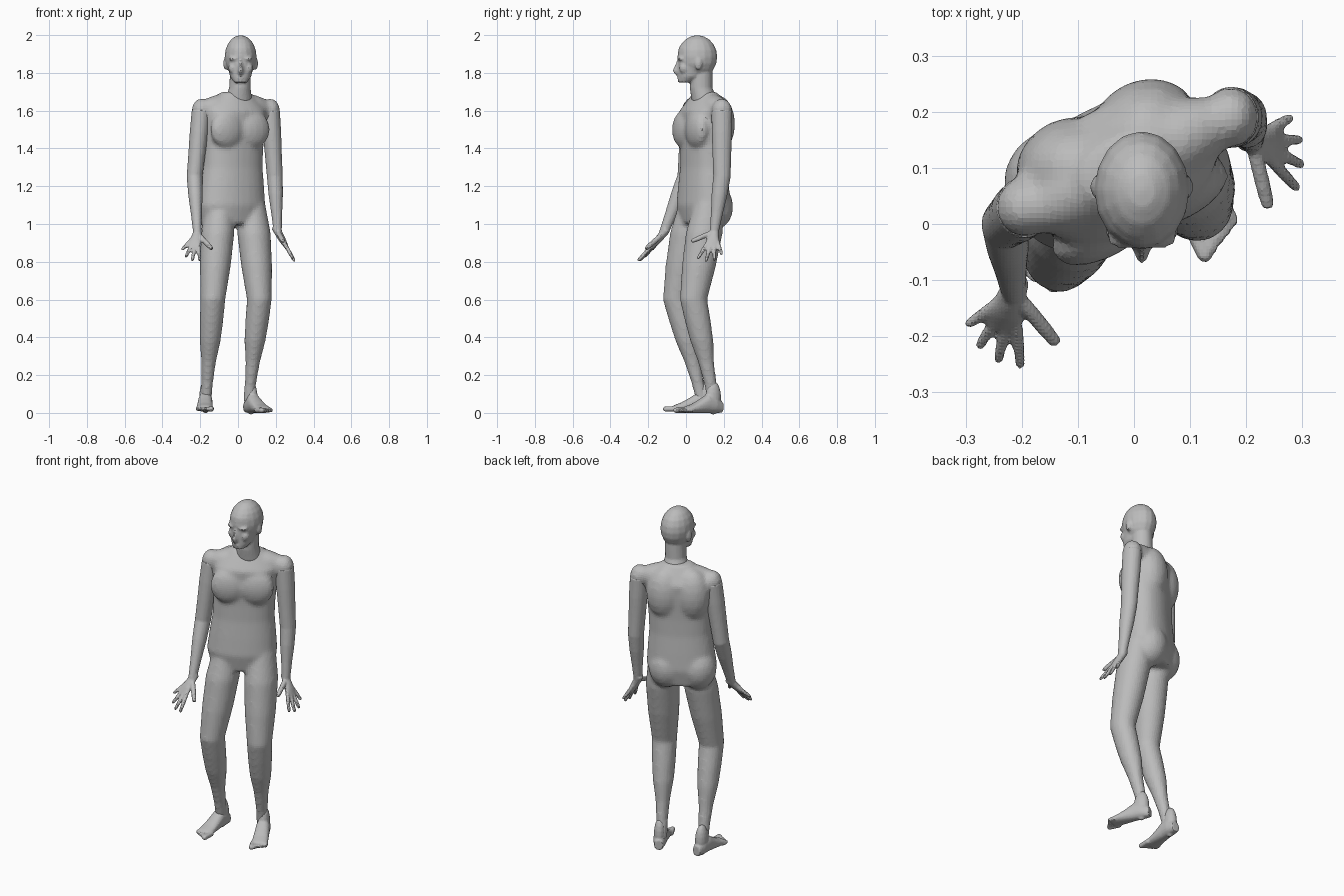
import bpy, bmesh, math
from mathutils import Matrix, Vector

cube = bpy.data.objects.get("Cube")
if cube:
    bpy.data.objects.remove(cube, do_unlink=True)

RIGHT_AXIS = Vector((1, 0, 0))
FORWARD = Vector((0, -1, 0))
UP = Vector((0, 0, 1))

clay = bpy.data.materials.new("clay grey")
clay.use_nodes = True
tone = (.5, .5, .5, 1)
clay.diffuse_color = tone
clay.node_tree.nodes["Principled BSDF"].inputs["Base Color"].default_value = tone


def loft(bm, sections, side=RIGHT_AXIS, normal=None, power=2, sides=20):
    """Closed skin through sections of (centre, half width, half depth)."""
    centres = [Vector(section[0]) for section in sections]
    last = len(sections) - 1
    rings = []
    for index, (_, width, depth) in enumerate(sections):
        tangent = centres[min(index + 1, last)] - centres[max(index - 1, 0)]
        axis = (normal or tangent).normalized()
        across = (side - axis * side.dot(axis)).normalized()
        through = axis.cross(across)
        ring = []
        for step in range(sides):
            angle = math.tau * step / sides
            cosine, sine = math.cos(angle), math.sin(angle)
            cosine = math.copysign(abs(cosine) ** (2 / power), cosine)
            sine = math.copysign(abs(sine) ** (2 / power), sine)
            offset = across * width * cosine + through * depth * sine
            ring.append(bm.verts.new(centres[index] + offset))
        rings.append(ring)
    faces = [bm.faces.new(rings[0]), bm.faces.new(rings[-1])]
    for low, high in zip(rings, rings[1:]):
        for step in range(sides):
            after = (step + 1) % sides
            faces.append(bm.faces.new((low[step], low[after], high[after], high[step])))
    bmesh.ops.recalc_face_normals(bm, faces=faces)


def ball(bm, centre, radii):
    place = Matrix.LocRotScale(Vector(centre), None, Vector(radii))
    bmesh.ops.create_uvsphere(bm, u_segments=16, v_segments=10, radius=1, matrix=place)


def limb(bm, joints, upper, lower, normal=None, depth_ratio=1.1):
    """Two straight bones with evenly spaced radii along each."""
    start, bend, end = (Vector(joint) for joint in joints)
    sections = []
    for index, radius in enumerate(upper):
        centre = start.lerp(bend, index / len(upper))
        sections.append((centre, radius, radius * depth_ratio))
    for index, radius in enumerate(lower):
        centre = bend.lerp(end, index / (len(lower) - 1))
        sections.append((centre, radius, radius * depth_ratio))
    loft(bm, sections, normal=normal)


def turn(bm, degrees, origin=(0, 0, 0)):
    place = Matrix.Translation(origin) @ Matrix.Rotation(math.radians(degrees), 4, 'Z')
    bmesh.ops.transform(bm, matrix=place, verts=bm.verts[:])


def finish(bm, name, voxel, rounds):
    """Fuse the overlapping volumes into one softly faceted skin."""
    mesh = bpy.data.meshes.new(name)
    bm.to_mesh(mesh)
    bm.free()
    mesh.materials.append(clay)
    part = bpy.data.objects.new(name, mesh)
    bpy.context.scene.collection.objects.link(part)
    fuse = part.modifiers.new("fuse", 'REMESH')
    fuse.mode = 'VOXEL'
    fuse.voxel_size = voxel
    relax = part.modifiers.new("relax", 'SMOOTH')
    relax.factor = .5
    relax.iterations = rounds


# Torso, built square and then turned towards the model's left
body = bmesh.new()
torso = []
for level, width in enumerate((.16, .19, .18, .168, .168, .175, .18, .08)):
    torso.append(((.005 + level * .004, .098, 1 + level / 10), width, width * .64))
loft(body, torso, normal=UP, power=2.2, sides=28)
ball(body, (.035, .1, 1.61), (.225, .08, .085))                        # shoulder girdle
for mirror in (-1, 1):
    ball(body, (.02 + mirror * .075, .015, 1.5), (.1, .05, .1))        # chest
    ball(body, (mirror * .085, .13, 1.09), (.1, .095, .12))            # buttock
    ball(body, (.02 + mirror * .075, .145, 1.53), (.1, .085, .15))     # shoulder blade
turn(body, 27)

# Legs: hip, knee and ankle
thigh = (.07, .089, .082)
shin = (.066, .063, .056, .039, .031, .03)
for joints in (((-.095, .045, 1.13), (-.133, -.05, .6), (-.17, .09, .05)),
               ((.07, .125, 1.13), (.113, .04, .6), (.055, .15, .05))):
    limb(body, joints, thigh, shin, normal=UP)

right_shoulder = Vector((-.195, .03, 1.6))
left_shoulder = Vector((.172, .19, 1.6))
for shoulder in (right_shoulder, left_shoulder):
    ball(body, shoulder, (.051, .055, .065))
finish(body, "body", .012, 7)

# Head and neck
head = bmesh.new()
middle = .014
ball(head, (middle, .06, 1.885), (.085, .106, .115))                   # cranium
ball(head, (middle, .045, 1.91), (.076, .088, .07))                    # forehead
jaw = []
for height, width, depth in ((1.75, .035, .035), (1.78, .056, .065), (1.87, .078, .09)):
    jaw.append(((middle, depth - .042, height), width, depth))
loft(head, jaw, normal=UP, power=2.2)
neck = (((0, .1, 1.65), .075, .07), ((.01, .08, 1.72), .057, .06), ((middle, .08, 1.83), .055, .06))
loft(head, neck, normal=UP)
nose = []
for height, width, reach in ((1.87, .01, .046), (1.81, .016, .073), (1.79, .012, .055)):
    nose.append(((middle, -reach / 2, height), width, reach / 2))
loft(head, nose, normal=UP, sides=12)
ball(head, (middle, -.032, 1.773), (.024, .015, .01))                  # mouth
for mirror in (-1, 1):
    ball(head, (middle + mirror * .03, -.024, 1.875), (.034, .02, .012))  # brow
    ball(head, (middle + mirror * .04, -.01, 1.825), (.025, .026, .03))   # cheek
    ball(head, (middle + mirror * .08, .066, 1.85), (.012, .02, .034))    # ear
finish(head, "head", .007, 3)


# Arms: upper arm and forearm, then fingers fanning out from the wrist, thumb first
def arm(name, shoulder, elbow, wrist, aim, across):
    bm = bmesh.new()
    wrist = Vector(wrist)
    limb(bm, (shoulder, elbow, wrist), (.05, .049, .045), (.042, .038, .029, .022))
    aim, across = Vector(aim).normalized(), Vector(across).normalized()
    palm = []
    for reach, width, depth in ((-.03, .022, .021), (.03, .027, .02), (.06, .037, .017), (.1, .037, .01)):
        palm.append((wrist + aim * reach, width, depth))
    loft(bm, palm, across)
    for degrees, length in ((62, .13), (22, .18), (7, .187), (-7, .18), (-22, .155)):
        angle = math.radians(degrees)
        tip = wrist + (aim * math.cos(angle) + across * math.sin(angle)) * length
        thickness = .014 if degrees > 45 else .011
        finger = []
        for along, taper in ((.2, 1), (.7, 1), (.95, .85), (1, .5)):
            finger.append((wrist.lerp(tip, along), thickness * taper, thickness * taper))
        loft(bm, finger, aim.cross(across), sides=10)
    finish(bm, name, .006, 3)


arm("right_arm", right_shoulder, (-.23, 0, 1.25), (-.215, -.12, .95), (-2, -5, -6), (5, -3, -2))
arm("left_arm", left_shoulder, (.195, .19, 1.25), (.21, .15, .96), (4, -1, -7), (0, -1, 0))


# Feet: heel at the local origin, toes towards the front
def foot(name, heel, degrees, inner):
    bm = bmesh.new()
    sole = []
    for step, height in enumerate((.03, .045, .05, .036, .024, .016)):
        width = .024 if step == 0 else .033 + step * .0025
        sole.append((FORWARD * step * .043 + UP * height, width, height))
    loft(bm, sole, normal=FORWARD, power=2.3)
    ball(bm, FORWARD * .05 + UP * .08, (.033, .043, .09))              # ankle
    for order in range(5):
        thickness = .011 if order else .015
        root = RIGHT_AXIS * inner * (.036 - order * .018) + UP * .014
        length = .268 - order * .009
        toe = []
        for reach, taper in ((.19, 1), (length - .01, 1), (length, .5)):
            toe.append((root + FORWARD * reach, thickness * taper, thickness * taper))
        loft(bm, toe, sides=10)
    turn(bm, degrees, heel)
    finish(bm, name, .006, 3)


foot("right_foot", (-.17, .147, .007), -2, 1)
foot("left_foot", (.047, .19, 0), 26, -1)
